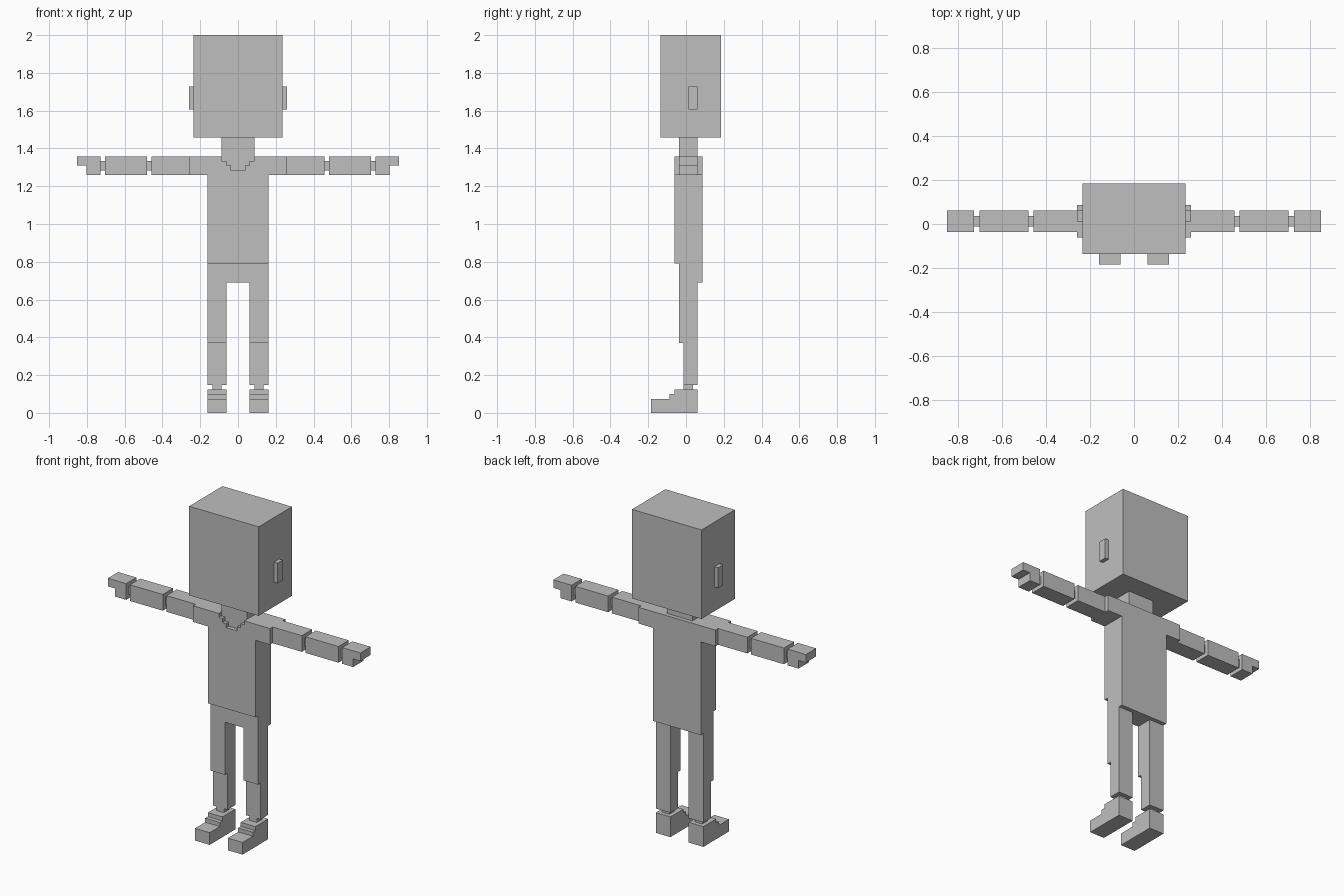
import bpy, bmesh
from mathutils import Vector

if "Cube" in bpy.data.objects:
    bpy.data.objects.remove(bpy.data.objects["Cube"])

U = 2 / 81  # block unit: the figure is 81 blocks tall

grey = bpy.data.materials.new("plain grey")
grey.diffuse_color = (0.52, 0.52, 0.52, 1)
grey.use_nodes = True
grey.node_tree.nodes["Principled BSDF"].inputs["Base Color"].default_value = grey.diffuse_color


def extrude(name, profile, lo, hi, axis="y", mirror=False):
    """Extrude a profile along y (points are x, z) or along x (points are y, z)."""
    bm = bmesh.new()

    def point(p, d):
        return Vector((p[0], d, p[1]) if axis == "y" else (d, p[0], p[1])) * U

    face = bm.faces.new([bm.verts.new(point(p, lo)) for p in profile])
    ext = bmesh.ops.extrude_face_region(bm, geom=[face])
    shift = point((0, 0), hi - lo)
    for v in ext["geom"]:
        if isinstance(v, bmesh.types.BMVert):
            v.co += shift
    bmesh.ops.recalc_face_normals(bm, faces=bm.faces)
    mesh = bpy.data.meshes.new(name)
    bm.to_mesh(mesh)
    bm.free()
    mesh.materials.append(grey)
    obj = bpy.data.objects.new(name, mesh)
    bpy.context.collection.objects.link(obj)
    if mirror:
        obj.modifiers.new("mirror", "MIRROR").use_clip = False
    return obj


def block(name, x, y, z, mirror=False):
    rect = [(x[0], z[0]), (x[1], z[0]), (x[1], z[1]), (x[0], z[1])]
    return extrude(name, rect, y[0], y[1], mirror=mirror)


def symmetric(half):
    """Complete a right-hand half profile with its left-hand copy."""
    return half + [(-x, z) for x, z in reversed(half)]


LIMB = (-1.5, 2.5)   # depth of arms, legs and neck
JOINT = (-0.5, 1.5)  # depth of the thin links

# Head, ears, neck
block("head", (-9.5, 9.5), (-5.5, 7.5), (59, 81))
block("ears", (9.5, 10.5), (0.5, 2.5), (65, 70), mirror=True)
block("neck", (-3.5, 3.5), LIMB, (55, 59))

# Shirt with short sleeves and a stepped neckline
shirt = extrude("shirt", symmetric([(6.5, 32), (6.5, 51), (10.5, 51), (10.5, 55)]), -2.5, 3.5)
cutter = extrude("neckline_cutter", symmetric(
    [(1.5, 52), (1.5, 53), (2.5, 53), (2.5, 54), (3.5, 54), (3.5, 56)]), -3.5, -1.5)
cutter.hide_render = True
cutter.hide_viewport = True
cut = shirt.modifiers.new("neckline", "BOOLEAN")
cut.operation = "DIFFERENCE"
cut.solver = "EXACT"
cut.object = cutter
block("shirt_tail", (-6.5, 6.5), (2.5, 3.5), (28, 32))

# Arms
block("upper_arms", (10.5, 18.5), LIMB, (51, 55), mirror=True)
block("elbows", (18.5, 19.5), JOINT, (52, 54), mirror=True)
block("forearms", (19.5, 28.5), LIMB, (51, 55), mirror=True)
block("wrists", (28.5, 29.5), JOINT, (52, 54), mirror=True)
extrude("hands", [(29.5, 51), (32.5, 51), (32.5, 53), (34.5, 53), (34.5, 55), (29.5, 55)],
        *LIMB, mirror=True)

# Trousers: hips and thighs in one piece
extrude("trousers", symmetric([(2.5, 28), (2.5, 15), (6.5, 15), (6.5, 32)]), *LIMB)

# Lower legs and stepped shoes
block("shins", (2.5, 6.5), (-0.5, 2.5), (6, 15), mirror=True)
block("ankles", (3.5, 5.5), (-0.5, 1.5), (5, 6), mirror=True)
extrude("shoes", [(-7.5, 0), (2.5, 0), (2.5, 5), (-2.5, 5), (-2.5, 4), (-3.5, 4),
                  (-3.5, 3), (-7.5, 3)], 2.5, 6.5, axis="x", mirror=True)
